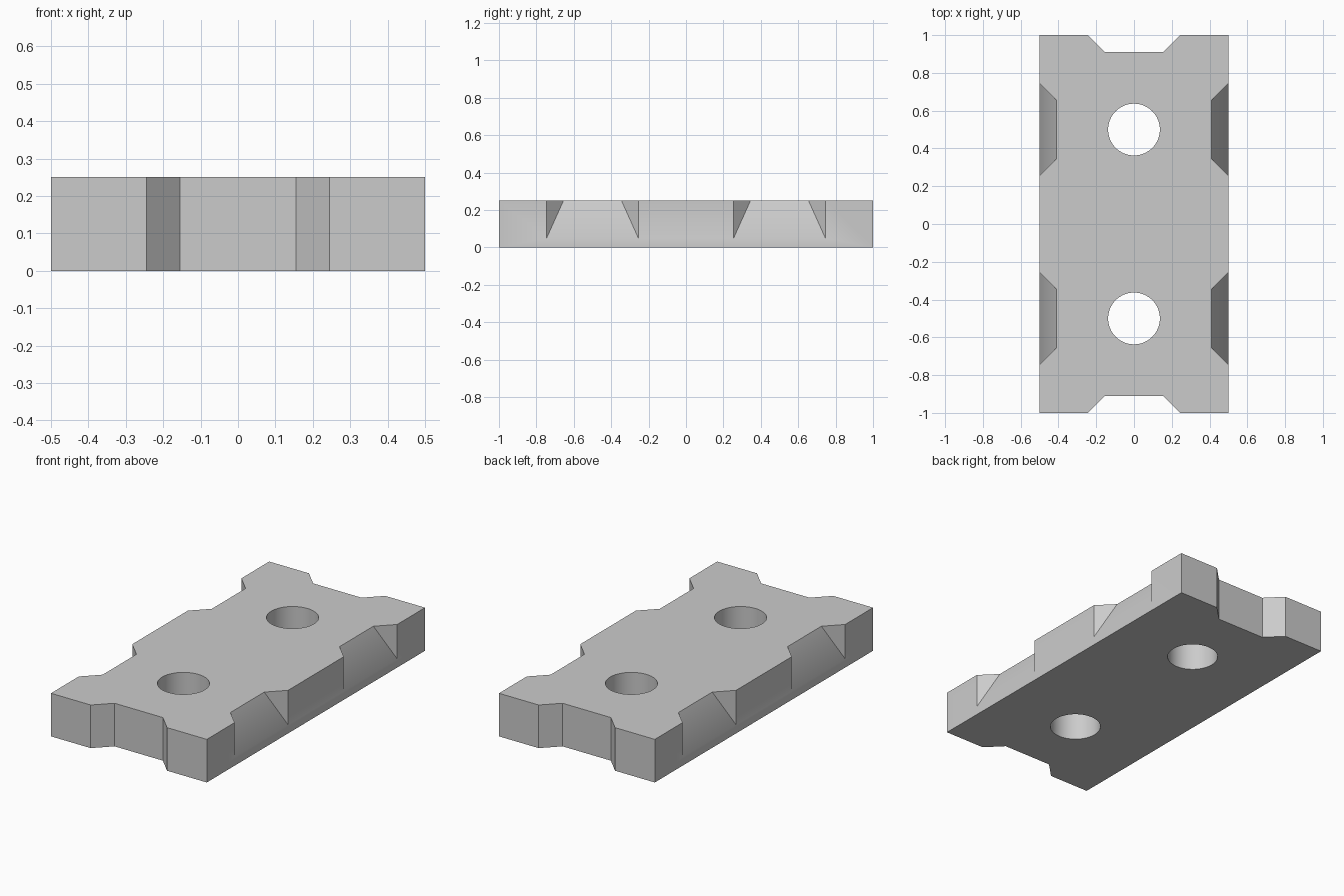
import bpy
import bmesh
import math

if "Cube" in bpy.data.objects:
    bpy.data.objects.remove(bpy.data.objects["Cube"])

WIDTH, LENGTH, HEIGHT = 1.0, 2.0, 0.25
NOTCH_DEPTH, NOTCH_HALF, HOLE_RADIUS = 0.09, 0.155, 0.137

grey = bpy.data.materials.new("plain_grey")
grey.use_nodes = True
grey.diffuse_color = (0.6, 0.6, 0.6, 1)
grey.node_tree.nodes["Principled BSDF"].inputs["Base Color"].default_value = (0.6, 0.6, 0.6, 1)


def make_object(name, bm):
    bmesh.ops.recalc_face_normals(bm, faces=bm.faces)
    mesh = bpy.data.meshes.new(name)
    bm.to_mesh(mesh)
    bm.free()
    mesh.materials.append(grey)
    obj = bpy.data.objects.new(name, mesh)
    bpy.context.collection.objects.link(obj)
    return obj


# Plate outline with a dovetail-shaped recess in each short end
half_w, half_l = WIDTH / 2, LENGTH / 2
mouth, floor = NOTCH_HALF + NOTCH_DEPTH, half_l - NOTCH_DEPTH
back_edge = [(half_w, half_l), (mouth, half_l), (NOTCH_HALF, floor),
             (-NOTCH_HALF, floor), (-mouth, half_l), (-half_w, half_l)]
outline = back_edge + [(-x, -y) for x, y in back_edge]
bm = bmesh.new()
base = bm.faces.new([bm.verts.new((x, y, 0)) for x, y in outline])
top = bmesh.ops.extrude_face_region(bm, geom=[base])["geom"]
bmesh.ops.translate(bm, vec=(0, 0, HEIGHT),
                    verts=[v for v in top if isinstance(v, bmesh.types.BMVert)])
plate = make_object("plate", bm)


def cut(bm):
    """Subtract a closed shape from the plate."""
    cutter = make_object("cutter", bm)
    cutter.hide_render = True
    mod = plate.modifiers.new("cut", "BOOLEAN")
    mod.operation = "DIFFERENCE"
    mod.solver = "EXACT"
    mod.object = cutter
    bpy.context.view_layer.objects.active = plate
    bpy.ops.object.modifier_apply(modifier=mod.name)
    bpy.data.objects.remove(cutter)


# Sloping pocket: deepest at the top, running out near the bottom of the side
def side_pocket(side, y):
    slope = 0.2 / NOTCH_DEPTH
    inner = half_w - NOTCH_DEPTH
    bm = bmesh.new()

    def pair(offset, z):
        for s in (-1, 1):
            bm.verts.new((side * (inner + offset), y + s * (NOTCH_HALF + offset), z))

    pair(-0.01, HEIGHT + 0.01 * slope)
    pair(0.2, HEIGHT + 0.01 * slope)
    pair(0.2, HEIGHT - 0.2 * slope)
    bmesh.ops.convex_hull(bm, input=bm.verts)
    bmesh.ops.dissolve_limit(bm, angle_limit=0.01, verts=bm.verts, edges=bm.edges)
    cut(bm)


for y in (-half_l / 2, half_l / 2):
    # Round through hole
    hole = bmesh.new()
    bmesh.ops.create_cone(hole, cap_ends=True, segments=64, radius1=HOLE_RADIUS,
                          radius2=HOLE_RADIUS, depth=1)
    bmesh.ops.translate(hole, vec=(0, y, 0), verts=hole.verts)
    cut(hole)
    for side in (-1, 1):
        side_pocket(side, y)

# Smooth hole walls with crisp edges
bpy.ops.object.select_all(action="DESELECT")
plate.select_set(True)
bpy.context.view_layer.objects.active = plate
bpy.ops.object.shade_smooth_by_angle(angle=math.radians(30))
